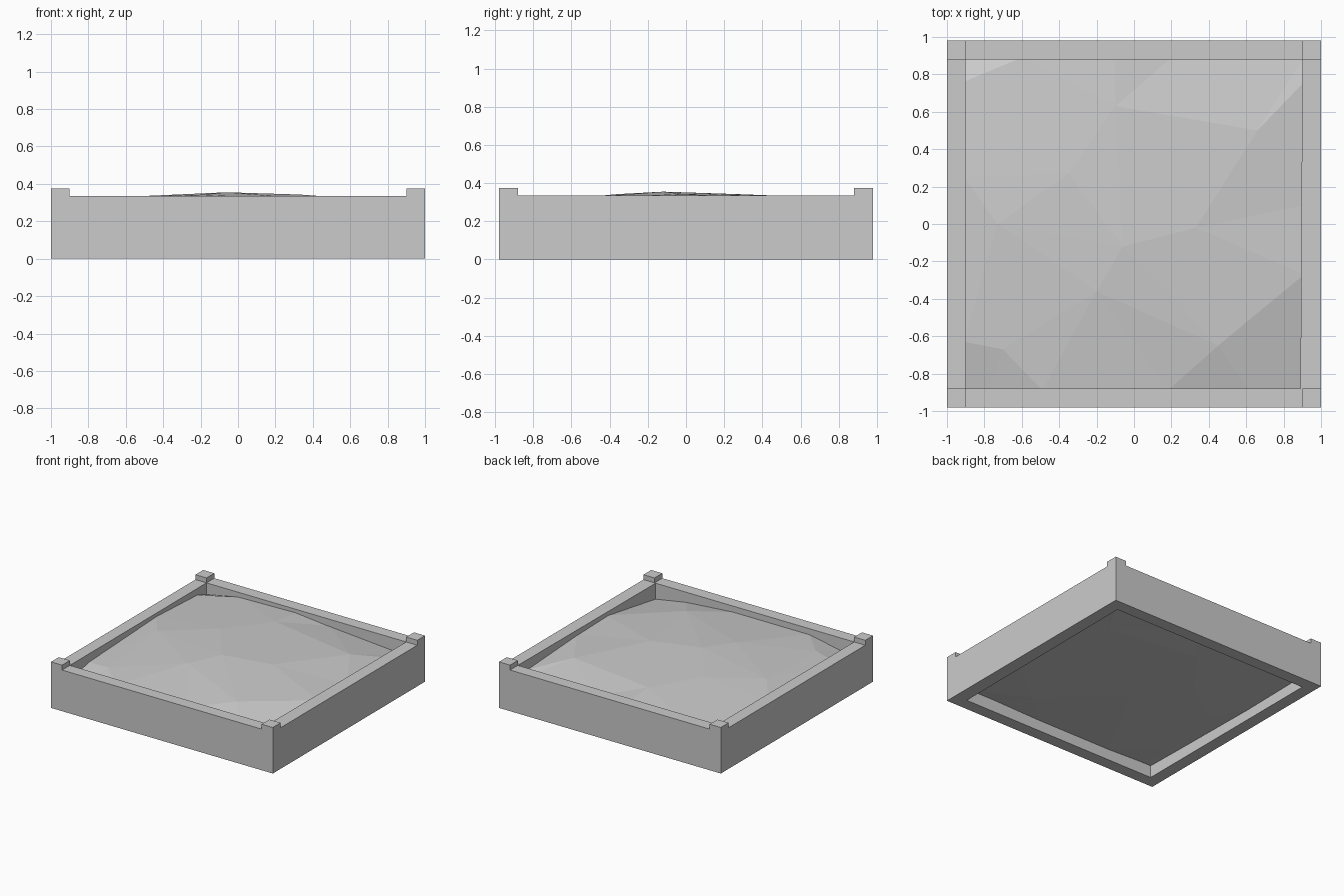
import bpy
import bmesh
from mathutils import Vector
from mathutils.geometry import delaunay_2d_cdt

cube = bpy.data.objects.get("Cube")
if cube:
    bpy.data.objects.remove(cube, do_unlink=True)

# One plain grey for the whole model
grey = bpy.data.materials.new("stone_grey")
grey.use_nodes = True
colour = (0.6, 0.6, 0.6, 1)
grey.diffuse_color = colour
grey.node_tree.nodes["Principled BSDF"].inputs["Base Color"].default_value = colour

HALF_X, HALF_Y = 1.0, 0.98
THICK = 0.1
RIM, POST = 0.335, 0.375


def finish(name, bm):
    """Turn a bmesh into a flat shaded object with outward normals."""
    bmesh.ops.recalc_face_normals(bm, faces=bm.faces)
    mesh = bpy.data.meshes.new(name)
    bm.to_mesh(mesh)
    bm.free()
    mesh.materials.append(grey)
    obj = bpy.data.objects.new(name, mesh)
    bpy.context.collection.objects.link(obj)
    return obj


def prism(name, outline, offset):
    """Extrude a closed outline along an offset."""
    bm = bmesh.new()
    face = bm.faces.new([bm.verts.new(p) for p in outline])
    result = bmesh.ops.extrude_face_region(bm, geom=[face], use_keep_orig=True)
    moved = [v for v in result["geom"] if isinstance(v, bmesh.types.BMVert)]
    bmesh.ops.translate(bm, verts=moved, vec=offset)
    return finish(name, bm)


# Front and back walls, with the raised corner posts at their ends
inner = HALF_X - THICK
profile = [(-HALF_X, 0), (HALF_X, 0), (HALF_X, POST), (inner, POST),
           (inner, RIM), (-inner, RIM), (-inner, POST), (-HALF_X, POST)]
for name, y in (("front_wall", -HALF_Y), ("back_wall", HALF_Y - THICK)):
    prism(name, [(x, y, z) for x, z in profile], (0, THICK, 0))

# Side walls between them; the right hand one sits a touch askew
end = HALF_Y - THICK
for name, side, skew in (("right_wall", -1, 0), ("left_wall", 1, 0.01)):
    outline = [(side * HALF_X, -end, 0), (side * HALF_X, end, 0),
               (side * inner, end, 0), (side * inner - skew, -end, 0)]
    prism(name, outline, (0, 0, RIM))

# Faceted mound: heights around the border, then the raised inner points
W, D = 0.91, 0.89
border = [(-W, -D, .21), (-.78, -D, .23), (-.49, -D, .285), (.18, -D, .285),
          (.62, -D, .25), (W, -D, .2), (W, -.27, .3), (W, .1, .29),
          (W, .76, .25), (W, D, .22), (.2, D, .275), (-.1, D, .305),
          (-.6, D, .295), (-W, D, .235), (-W, .76, .28), (-W, .25, .305),
          (-W, -.63, .265)]
crown = [(-.06, -.12, .355), (-.35, .27, .342), (.33, -.02, .343),
         (-.2, -.36, .342), (-.1, .63, .328), (.66, .5, .315),
         (.45, -.65, .315), (-.7, -.67, .29), (-.73, 0, .325)]
points = border + crown
flat = [Vector(p[:2]) for p in points]
coords, _, triangles, source, _, _ = delaunay_2d_cdt(flat, [], [], 0, 1e-5)

bm = bmesh.new()
top, bottom = {}, {}
for i, p in enumerate(points):
    top[i] = bm.verts.new(p)
    # The underside bulges gently the other way
    bottom[i] = bm.verts.new((p[0], p[1], 0.1 - 0.3 * max(0, p[2] - 0.25)))
for tri in triangles:
    ids = [source[i][0] for i in tri]
    bm.faces.new([top[i] for i in ids])
    bm.faces.new([bottom[i] for i in reversed(ids)])
for i in range(len(border)):
    j = (i + 1) % len(border)
    bm.faces.new((top[j], top[i], bottom[i], bottom[j]))
finish("filling_mound", bm)
